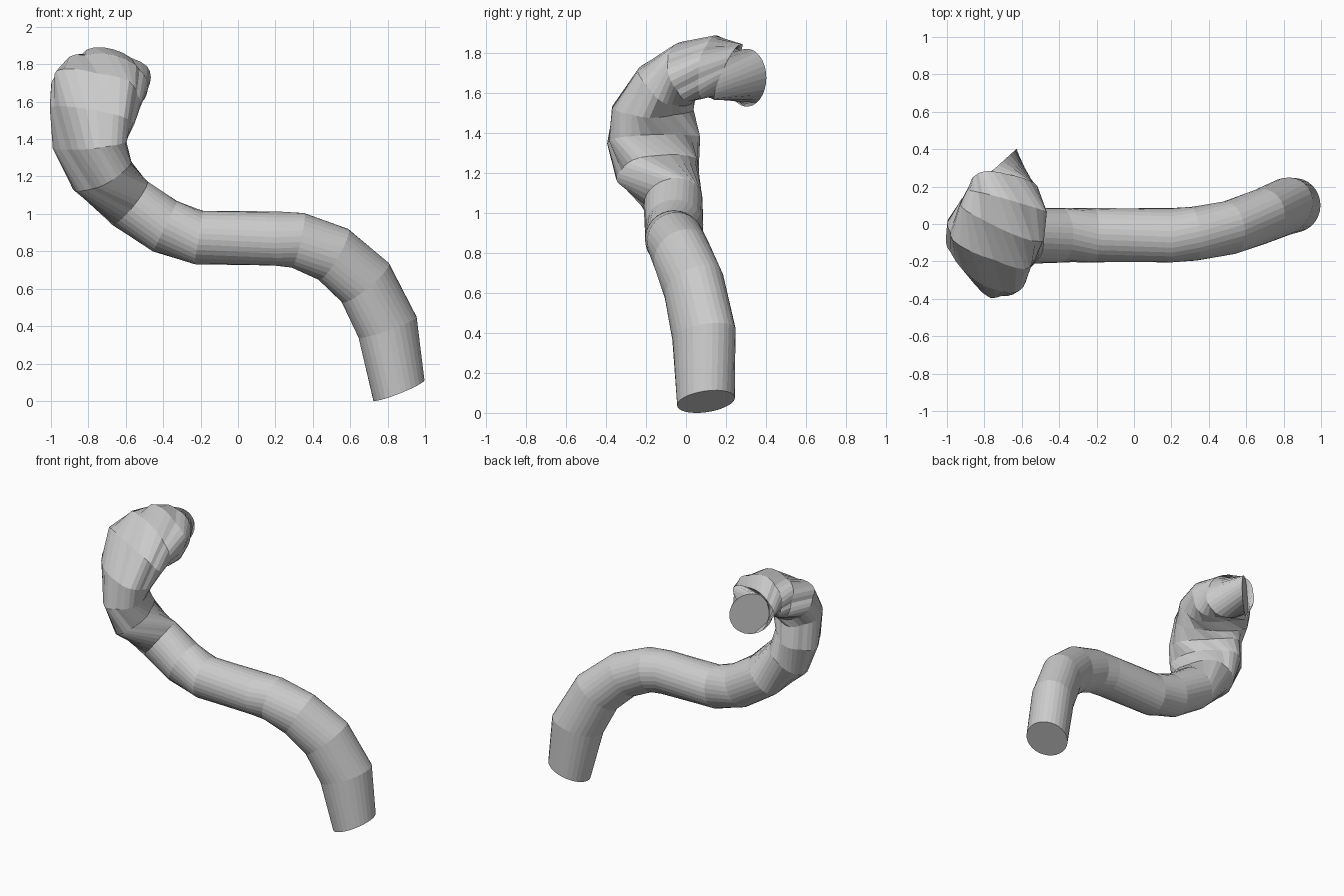
import bpy, bmesh
from math import sin, cos, radians, pi
from mathutils import Vector as V

if "Cube" in bpy.data.objects:
    bpy.data.objects.remove(bpy.data.objects["Cube"])

SIDES, LOBES = 30, 5
AXIS = V((-0.67, 0.74, 0)).normalized()    # the hook's end disc faces this way

# Tube stations: centre, radius, in-plane radius
tube = [
    ((0.86, 0.10, 0.058), 0.143, 0.15), ((0.80, 0.09, 0.395), 0.145, 0.178),
    ((0.68, 0.04, 0.635), 0.142, 0.172), ((0.51, -0.02, 0.785), 0.142, 0.16),
    ((0.32, -0.052, 0.86), 0.144, 0.15), ((0.20, -0.06, 0.87), 0.145, 0.145),
    ((-0.21, -0.06, 0.875), 0.145, 0.145), ((-0.39, -0.06, 0.935), 0.146, 0.15),
    ((-0.58, -0.065, 1.06), 0.15, 0.15)]

# Hook stations: front and back centre of a wide section, radius, ridge size
hook = [
    ((-0.70, -0.20, 1.21), (-0.76, -0.08, 1.21), 0.15, 0.03),
    ((-0.73, -0.25, 1.37), (-0.84, -0.08, 1.37), 0.145, 0.06),
    ((-0.70, -0.23, 1.52), (-0.86, -0.11, 1.54), 0.145, 0.06),
    ((-0.66, -0.13, 1.64), (-0.86, -0.05, 1.67), 0.145, 0.06),
    ((-0.62, -0.02, 1.70), (-0.80, 0.06, 1.73), 0.145, 0.06),
    ((-0.61, 0.10, 1.71), (-0.75, 0.14, 1.75), 0.145, 0.05),
    ((-0.65, 0.20, 1.70), (-0.72, 0.22, 1.72), 0.145, 0.03),
    ((-0.735, 0.305, 1.68), (-0.735, 0.305, 1.68), 0.145, 0)]

# One list: centre, stretch vector, radius a, radius b, ridge
stations = [(V(c), V(), a, b, 0) for c, a, b in tube]
for f, b, r, ridge in hook:
    f, b = V(f), V(b)
    stations.append(((f + b) / 2, (b - f) / 2, r, r, ridge))
pts = [s[0] for s in stations]

# Ring directions, with both cut ends set by hand
dirs = [V((-0.36, -0.12, 0.92)).normalized()]
for a, b, c in zip(pts, pts[1:], pts[2:]):
    dirs.append(((b - a).normalized() + (c - b).normalized()).normalized())
dirs.append(AXIS)

# Sweep the section, twisting its ridges through the hook
bm = bmesh.new()
rings, twist = [], 0
last = len(stations) - 1
for i, ((c, stretch, ra, rb, ridge), d) in enumerate(zip(stations, dirs)):
    if i == last:
        side = V((-0.74, -0.67, 0)).normalized()
    elif stretch.length > 0:
        side = stretch.normalized()
        d = (d - side * d.dot(side)).normalized()
    else:
        side = (AXIS - d * AXIS.dot(d)).normalized()
    up = d.cross(side)
    if i >= len(tube):
        twist -= radians(30)
    ring = []
    for k in range(SIDES):
        base = 2 * pi * k / SIDES
        t = base + twist
        f = 1 + ridge * (2 * abs(sin(LOBES * base / 2)) - 1)
        # straight-sided oval, eased so the stretch stays even
        s = max(-1, min(1, 1.6 * cos(t)))
        ring.append(bm.verts.new(
            c + stretch * s + f * (ra * cos(t) * side + rb * sin(t) * up)))
    rings.append(ring)
for a, b in zip(rings, rings[1:]):
    for k in range(SIDES):
        n = (k + 1) % SIDES
        bm.faces.new((a[k], a[n], b[n], b[k]))
bm.faces.new(rings[0][::-1])
bm.faces.new(rings[-1])
bmesh.ops.recalc_face_normals(bm, faces=bm.faces)

# Stand the model on the floor
low = min(v.co.z for v in bm.verts)
for v in bm.verts:
    v.co.z -= low

mesh = bpy.data.meshes.new("twisted_tube")
bm.to_mesh(mesh)
bm.free()
bpy.context.collection.objects.link(bpy.data.objects.new("twisted_tube", mesh))
